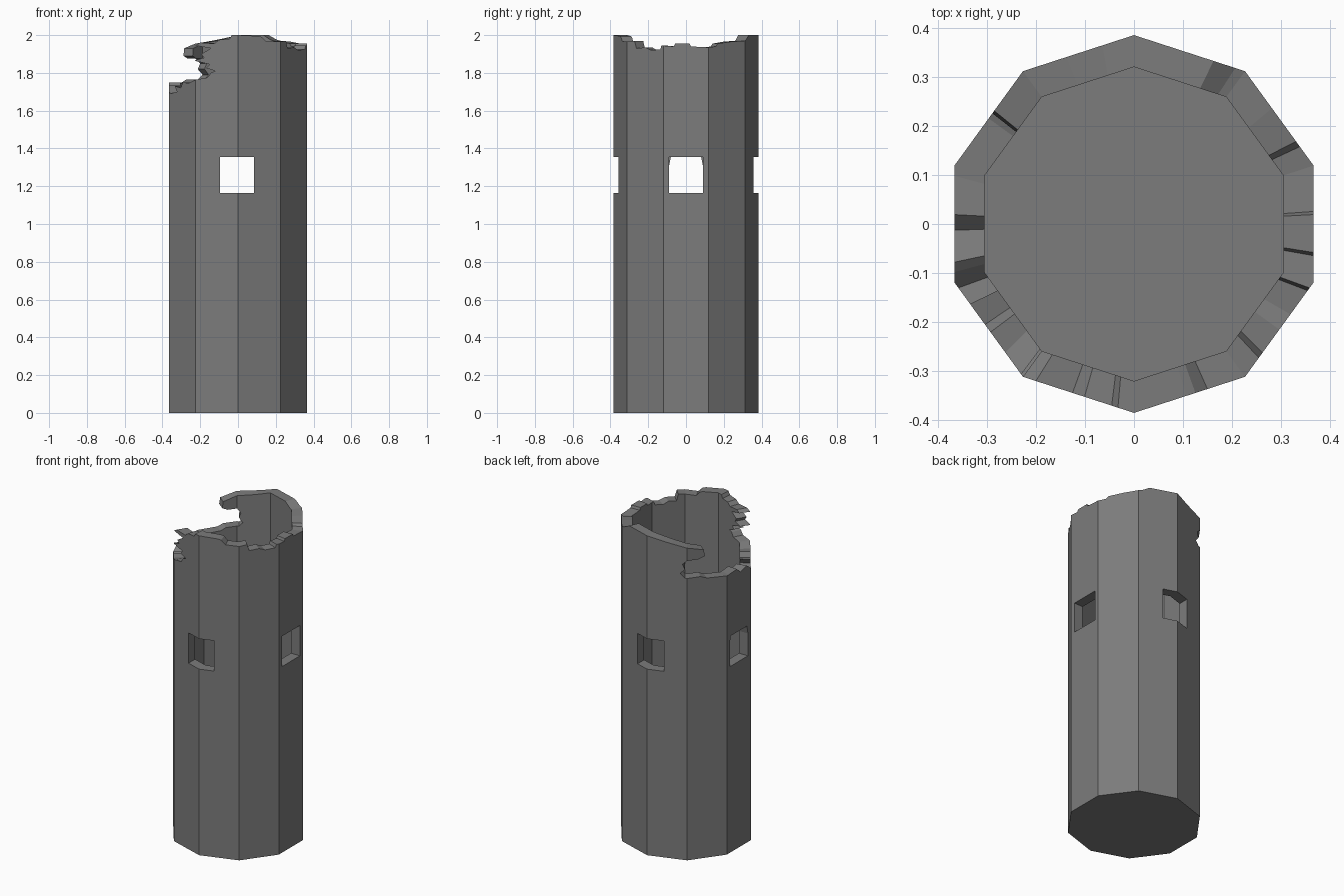
import bpy, bmesh, math
from mathutils import Vector

if "Cube" in bpy.data.objects:
    bpy.data.objects.remove(bpy.data.objects["Cube"])

R_OUT, R_IN, FLOOR = 0.385, 0.32, 0.008

# one stone colour
stone = bpy.data.materials.new("grey stone")
stone.diffuse_color = (0.2, 0.2, 0.2, 1)
stone.use_nodes = True
stone.node_tree.nodes["Principled BSDF"].inputs["Base Color"].default_value = stone.diffuse_color

# broken rim: (angle in degrees, height), may fold back for overhangs
RIM = [(-90, 2.0), (-73, 1.995), (-70, 1.99), (-66, 1.965), (-54, 1.965), (-47, 1.97),
       (-45, 1.93), (-36, 1.935), (-30, 1.92), (-21, 1.925), (-20, 1.945), (-10, 1.94),
       (-9, 1.955), (3, 1.955), (4, 1.94), (18, 1.935), (25, 1.94), (27, 1.955),
       (40, 1.965), (54, 1.97), (57, 1.975), (64, 2.0), (90, 2.0), (100, 1.985),
       (112, 1.97), (126, 1.955), (141, 1.93), (142, 1.89), (136, 1.875), (126, 1.875),
       (122, 1.85), (124, 1.82), (120, 1.79), (124, 1.765), (138, 1.765), (144, 1.75),
       (165, 1.745), (177, 1.75), (182, 1.72), (192, 1.735), (195, 1.72), (200, 1.69),
       (209, 1.70), (206, 1.73), (214, 1.72), (217, 1.75), (225, 1.745), (235, 1.765),
       (244, 1.775), (247, 1.80), (251, 1.81), (243, 1.825), (246, 1.845), (233, 1.865),
       (241, 1.88), (239, 1.90), (247, 1.93), (234, 1.945), (238, 1.96), (250, 1.955),
       (254, 1.975), (263, 1.98), (265, 2.0), (270, 2.0)]


def on_decagon(deg, radius):
    """Point of the ten-sided plan at this angle (corners at front and back)."""
    off = math.radians(deg - 36 * round(deg / 36))
    r = radius * math.cos(math.radians(18)) / math.cos(off)
    a = math.radians(deg)
    return r * math.cos(a), r * math.sin(a)


# tower shell: unrolled wall outline, split at the corners, wrapped, thickened
bm = bmesh.new()
bm.faces.new([bm.verts.new((a, 0, z)) for a, z in [(-90, 0), (270, 0)] + RIM[::-1]])
for k in range(1, 10):
    bmesh.ops.bisect_plane(bm, geom=bm.verts[:] + bm.edges[:] + bm.faces[:], dist=1e-5,
                           plane_co=(-90 + 36 * k, 0, 0), plane_no=(1, 0, 0))
for v in bm.verts:
    x, y = on_decagon(v.co.x, R_OUT)
    v.co = Vector((x, y, v.co.z))
bmesh.ops.remove_doubles(bm, verts=bm.verts, dist=1e-5)

outer_faces = bm.faces[:]
rim_edges = [e for e in bm.edges if e.is_boundary]
inner = {}
for v in bm.verts[:]:
    s = R_IN / R_OUT
    inner[v] = bm.verts.new((v.co.x * s, v.co.y * s, max(v.co.z, FLOOR)))
for f in outer_faces:
    bm.faces.new([inner[v] for v in reversed(f.verts[:])])
base = []
for e in rim_edges:
    a, b = e.verts
    if max(a.co.z, b.co.z) < 1e-4:
        base += [a, b]
    else:
        bm.faces.new([a, b, inner[b], inner[a]])
# underside and floor
ring = sorted(set(base), key=lambda v: math.atan2(v.co.y, v.co.x))
bm.faces.new(ring[::-1])
bm.faces.new([inner[v] for v in ring])
bmesh.ops.recalc_face_normals(bm, faces=bm.faces)
mesh = bpy.data.meshes.new("tower")
bm.to_mesh(mesh)
bm.free()
mesh.materials.append(stone)
tower = bpy.data.objects.new("tower", mesh)
bpy.context.collection.objects.link(tower)


def window_cutter(name, outline, start, end):
    """Prism with a (side, z) outline running between two plan points."""
    d = (Vector(end) - Vector(start)).normalized()
    side = Vector((-d.y, d.x))
    b = bmesh.new()
    loops = [[b.verts.new((p[0] + side.x * u, p[1] + side.y * u, z)) for u, z in outline]
             for p in (start, end)]
    n = len(outline)
    b.faces.new(loops[0])
    b.faces.new(loops[1][::-1])
    for i in range(n):
        j = (i + 1) % n
        b.faces.new([loops[0][i], loops[1][i], loops[1][j], loops[0][j]])
    bmesh.ops.recalc_face_normals(b, faces=b.faces)
    m = bpy.data.meshes.new(name)
    b.to_mesh(m)
    b.free()
    m.materials.append(stone)
    o = bpy.data.objects.new(name, m)
    bpy.context.collection.objects.link(o)
    o.hide_render = True
    o.hide_set(True)
    return o


# four windows, the left one with clipped upper corners
square = [(-0.09, 1.165), (0.09, 1.165), (0.09, 1.355), (-0.09, 1.355)]
clipped = [(-0.09, 1.165), (0.09, 1.165), (0.09, 1.305), (0.08, 1.355),
           (-0.08, 1.355), (-0.09, 1.305)]
cutters = [window_cutter("front_window_cutter", square, (-0.005, -0.2), (-0.005, -0.5)),
           window_cutter("back_window_cutter", square, (-0.005, 0.2), (-0.005, 0.5)),
           window_cutter("right_window_cutter", square, (0.2, 0), (0.5, 0)),
           window_cutter("left_window_cutter", clipped, (-0.2, 0), (-0.5, 0))]
for c in cutters:
    mod = tower.modifiers.new(c.name, 'BOOLEAN')
    mod.operation = 'DIFFERENCE'
    mod.solver = 'EXACT'
    mod.object = c

# apply the cuts and drop the cutters
result = bpy.data.meshes.new_from_object(
    tower.evaluated_get(bpy.context.evaluated_depsgraph_get()))
tower.modifiers.clear()
tower.data = result
for c in cutters:
    bpy.data.objects.remove(c)
